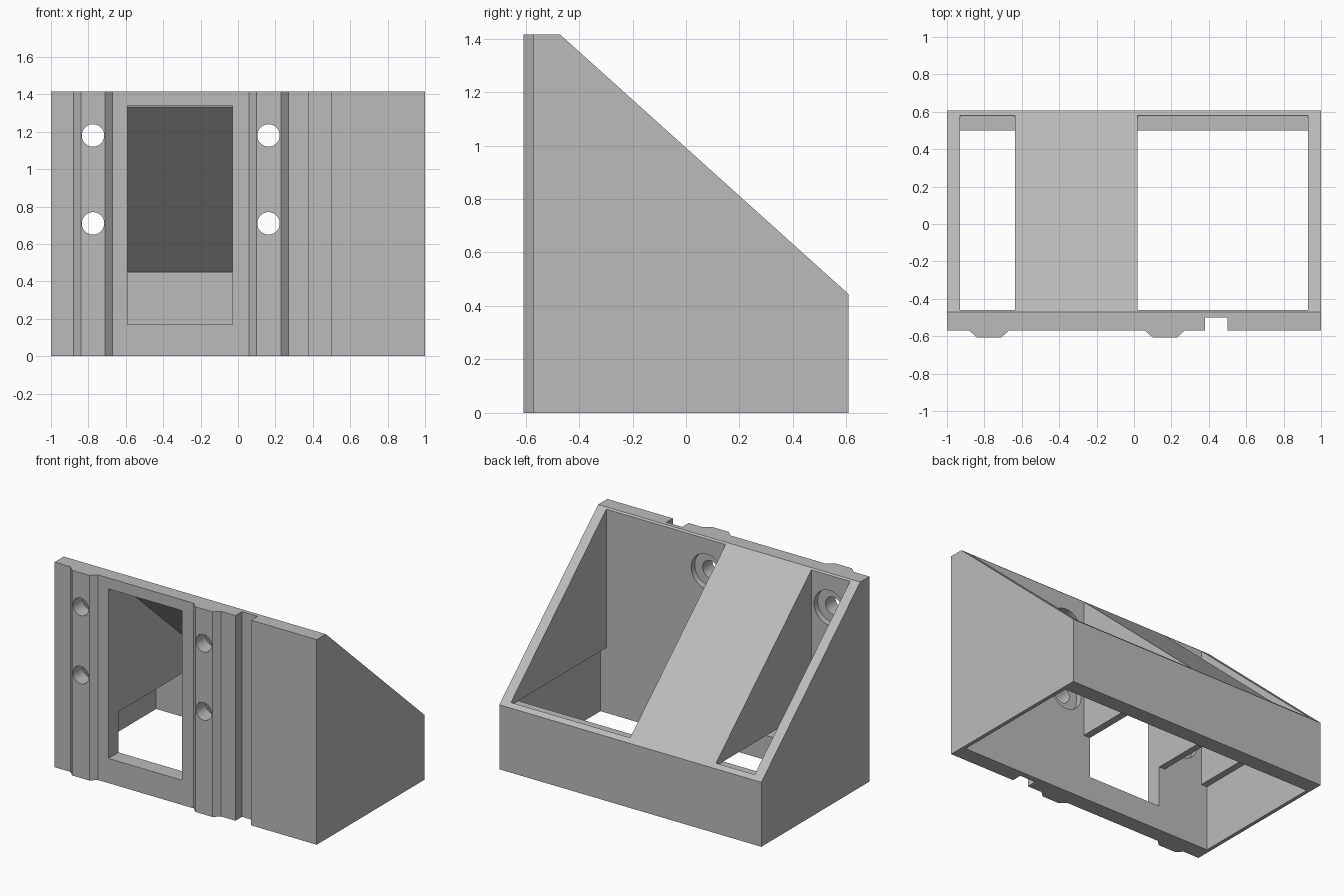
import bpy, bmesh
from mathutils import Vector, Matrix

cube = bpy.data.objects.get("Cube")
if cube:
    bpy.data.objects.remove(cube, do_unlink=True)

grey = bpy.data.materials.new("plain grey")
grey.use_nodes = True
GREY = (0.5, 0.5, 0.5, 1)
grey.diffuse_color = GREY
grey.node_tree.nodes["Principled BSDF"].inputs["Base Color"].default_value = GREY


def finish(bm, name):
    bmesh.ops.recalc_face_normals(bm, faces=bm.faces)
    mesh = bpy.data.meshes.new(name)
    bm.to_mesh(mesh)
    bm.free()
    mesh.materials.append(grey)
    obj = bpy.data.objects.new(name, mesh)
    bpy.context.collection.objects.link(obj)
    return obj


def prism(name, points, offset):
    """Extrude a flat outline of 3D points along an offset."""
    bm = bmesh.new()
    face = bm.faces.new([bm.verts.new(p) for p in points])
    moved = bmesh.ops.extrude_face_region(bm, geom=[face])["geom"]
    verts = [v for v in moved if isinstance(v, bmesh.types.BMVert)]
    bmesh.ops.translate(bm, verts=verts, vec=Vector(offset))
    return finish(bm, name)


def side_prism(name, yz, x0, x1):
    return prism(name, [(x0, y, z) for y, z in yz], (x1 - x0, 0, 0))


def box(name, x0, x1, y0, y1, z0, z1):
    return side_prism(name, [(y0, z0), (y1, z0), (y1, z1), (y0, z1)], x0, x1)


def bore(name, x, z, radius, y0, y1):
    bm = bmesh.new()
    place = Matrix.Translation((x, (y0 + y1) / 2, z)) @ Matrix.Rotation(1.570796, 4, "X")
    bmesh.ops.create_cone(bm, cap_ends=True, segments=48, radius1=radius,
                          radius2=radius, depth=y1 - y0, matrix=place)
    return finish(bm, name)


def cut(target, cutter):
    cutter.hide_render = True
    mod = target.modifiers.new("cut", "BOOLEAN")
    mod.operation = "DIFFERENCE"
    mod.solver = "EXACT"
    mod.object = cutter
    bpy.context.view_layer.objects.active = target
    bpy.ops.object.modifier_apply(modifier=mod.name)
    bpy.data.objects.remove(cutter, do_unlink=True)


TOP, LEDGE = 1.415, 0.45
FRONT, RAIL, INNER, BACK = -0.57, -0.607, -0.46, 0.607


def slope(y):
    return 0.445 + (BACK - y) * 0.9


# Plan outline with two raised rails and one groove, extruded upward
plan = [(-1, BACK), (-1, FRONT)]
for x in (-0.88, 0.06):
    plan += [(x, FRONT), (x + 0.04, RAIL), (x + 0.17, RAIL), (x + 0.21, FRONT)]
plan += [(0.38, FRONT), (0.38, -0.5), (0.5, -0.5), (0.5, FRONT), (1, FRONT), (1, BACK)]
body = prism("sloped_housing", [(x, y, 0) for x, y in plan], (0, 0, TOP))

# Slanted top
cut(body, side_prism("slope_cutter", [(-0.8, slope(-0.8)), (0.8, slope(0.8)), (0.8, 2), (-0.8, 2)], -1.2, 1.2))

# Open bays on both sides of the ramp
for x0, x1 in ((-0.93, -0.635), (0.02, 0.93)):
    cut(body, box("bay_cutter", x0, x1, INNER, 0.58, LEDGE, 2))

# Closed channel under the ramp
drop = 0.065
end = BACK - (LEDGE + drop - 0.445) / 0.9
cut(body, side_prism("channel_cutter",
                     [(INNER, 0.4), (INNER, slope(INNER) - drop), (end, LEDGE), (0.5, LEDGE), (0.5, 0.4)],
                     -0.59, -0.03))

# Wider recess open at the bottom
cut(body, box("base_cutter", -0.975, 0.975, INNER, 0.5, -0.2, LEDGE))

# Front window
cut(body, box("window_cutter", -0.59, -0.03, -0.8, INNER + 0.01, 0.17, 1.34))

# Screw holes with counterbores on the inside
for x in (-0.775, 0.163):
    for z in (0.71, 1.18):
        cut(body, bore("hole_cutter", x, z, 0.06, -0.8, -0.4))
        cut(body, bore("counterbore_cutter", x, z, 0.12, -0.5, -0.42))

bpy.ops.object.select_all(action="DESELECT")
body.select_set(True)
bpy.context.view_layer.objects.active = body
bpy.ops.object.shade_smooth_by_angle(angle=0.5)
